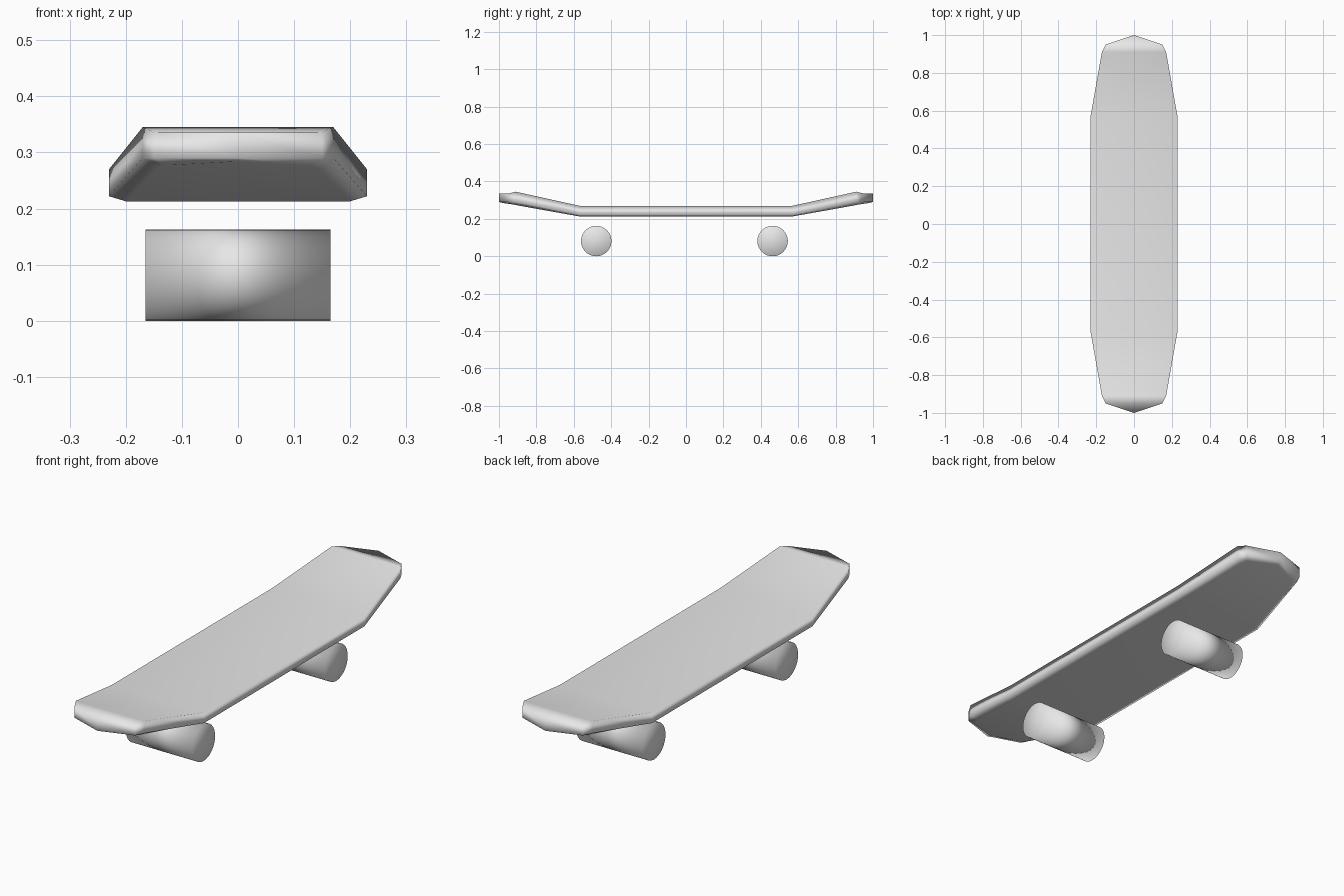
import bpy, bmesh, math
from mathutils import Matrix

if "Cube" in bpy.data.objects:
    bpy.data.objects.remove(bpy.data.objects["Cube"])

grey = bpy.data.materials.new("plain grey")
grey.diffuse_color = (0.8, 0.8, 0.8, 1)
grey.use_nodes = True
grey.node_tree.nodes["Principled BSDF"].inputs["Base Color"].default_value = grey.diffuse_color


def finish(name, bm):
    """Turn a bmesh into a soft-shaded grey object."""
    bmesh.ops.recalc_face_normals(bm, faces=bm.faces)
    me = bpy.data.meshes.new(name)
    bm.to_mesh(me)
    bm.free()
    me.materials.append(grey)
    me.shade_smooth()
    ob = bpy.data.objects.new(name, me)
    bpy.context.collection.objects.link(ob)
    # broad faces dominate the soft shading
    mod = ob.modifiers.new("weighted_normals", 'WEIGHTED_NORMAL')
    mod.mode = 'FACE_AREA'
    return ob


# Deck: cross-sections from the middle bend to the tip.
# Each holds (half width, y, z) for top edge, lower rim and inset underside.
half = [
    ((0.23, 0.57, 0.27), (0.23, 0.57, 0.222), (0.20, 0.57, 0.213)),
    ((0.17, 0.91, 0.345), (0.17, 0.91, 0.29), (0.145, 0.89, 0.27)),
    ((0.15, 0.95, 0.336), (0.15, 0.95, 0.29), (0.13, 0.925, 0.277)),
    ((0.0, 1.0, 0.336), (0.0, 1.0, 0.29), (0.0, 0.975, 0.284)),
]
sections = [[(x, -y, z) for x, y, z in s] for s in reversed(half)] + half
bm = bmesh.new()
rings = []
for top, rim, under in sections:
    ring = [top, rim, under] + [(-x, y, z) for x, y, z in (under, rim, top)]
    rings.append([bm.verts.new(p) for p in ring])
for a, b in zip(rings, rings[1:]):
    for i in range(6):
        j = (i + 1) % 6
        bm.faces.new((a[i], a[j], b[j], b[i]))
# close the tips by merging the zero-width sections
bmesh.ops.remove_doubles(bm, verts=bm.verts, dist=0.0005)
bmesh.ops.holes_fill(bm, edges=[e for e in bm.edges if e.is_boundary], sides=0)
finish("deck", bm)

# Wheels: one wide roller under each end
R = 0.0815
for name, y in (("front_wheel", -0.48), ("back_wheel", 0.463)):
    bm = bmesh.new()
    bmesh.ops.create_cone(bm, cap_ends=True, segments=32, radius1=R, radius2=R,
                          depth=0.33,
                          matrix=Matrix.Translation((0, y, R)) @ Matrix.Rotation(math.pi / 2, 4, 'Y'))
    finish(name, bm)
